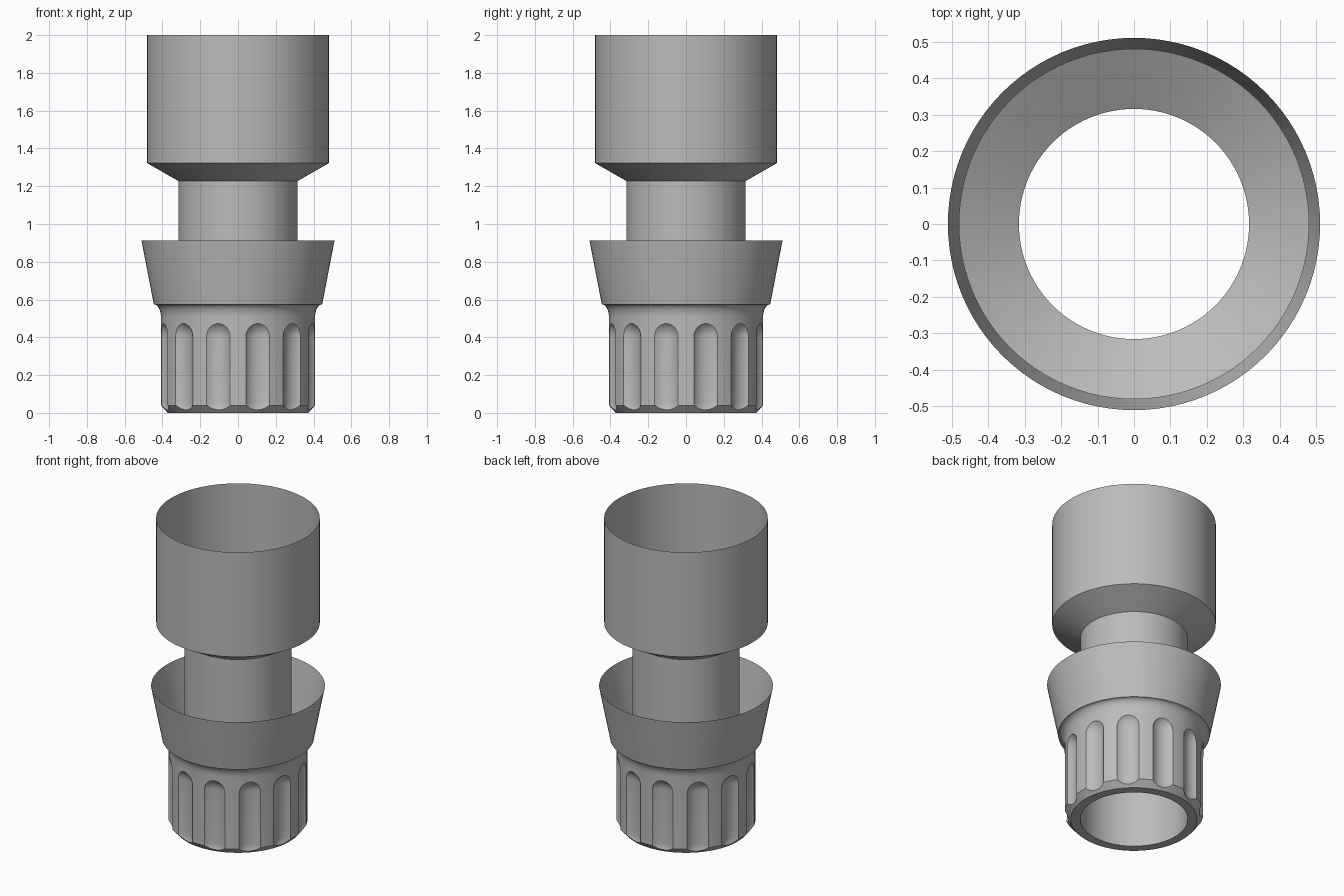
import bpy, bmesh, math
from mathutils import Matrix

cube = bpy.data.objects.get("Cube")
if cube:
    bpy.data.objects.remove(cube, do_unlink=True)

grey = bpy.data.materials.new("plain grey")
grey.use_nodes = True
colour = (0.5, 0.5, 0.5, 1)
grey.diffuse_color = colour
grey.node_tree.nodes["Principled BSDF"].inputs["Base Color"].default_value = colour

SIDES = 96


def lathe(name, profile, closed=False):
    """Spin a (radius, height) profile around z."""
    bm = bmesh.new()
    rings = []
    for r, z in profile:
        rings.append([bm.verts.new((r * math.cos(a), r * math.sin(a), z))
                      for a in (math.tau * i / SIDES for i in range(SIDES))])
    pairs = list(zip(rings, rings[1:]))
    if closed:
        pairs.append((rings[-1], rings[0]))
    for low, high in pairs:
        for i in range(SIDES):
            j = (i + 1) % SIDES
            bm.faces.new((low[i], low[j], high[j], high[i]))
    if closed:
        bmesh.ops.recalc_face_normals(bm, faces=bm.faces)
    return finish(name, bm)


def finish(name, bm):
    mesh = bpy.data.meshes.new(name)
    bm.to_mesh(mesh)
    bm.free()
    mesh.materials.append(grey)
    obj = bpy.data.objects.new(name, mesh)
    bpy.context.collection.objects.link(obj)
    return obj


def smooth(obj):
    bpy.ops.object.select_all(action="DESELECT")
    obj.select_set(True)
    bpy.context.view_layer.objects.active = obj
    bpy.ops.object.shade_smooth_by_angle(angle=math.radians(25))


# Open pipe widening into the upper socket
socket = lathe("pipe_and_socket", [(0.316, 0.57), (0.316, 1.228), (0.481, 1.322), (0.481, 2.0)])

# Flared thin collar
collar = lathe("flared_collar", [(0.446, 0.575), (0.511, 0.912)])

# Grip nut: chamfered foot, straight wall, concave fillet under the collar
fillet = [(0.446 - 0.038 * math.cos(t), 0.505 + 0.07 * math.sin(t))
          for t in (math.pi / 2 * i / 8 for i in range(9))]
nut = lathe("grip_nut", [(0.316, 0), (0.372, 0), (0.408, 0.04)] + fillet + [(0.316, 0.575)], True)

# Round-ended cutters for the twelve grip flutes
LOW, HIGH, CUT_R, CUT_D = 0.055, 0.403, 0.097, 0.475
bm = bmesh.new()
for k in range(12):
    capsule = bmesh.ops.create_uvsphere(bm, u_segments=48, v_segments=24, radius=CUT_R)["verts"]
    # Split the sphere at its equator and stretch it into a capsule
    ring = [v for v in capsule if abs(v.co.z) < 1e-5]
    edges = [e for e in {e for v in ring for e in v.link_edges}
             if all(abs(v.co.z) < 1e-5 for v in e.verts)]
    extra = bmesh.ops.split_edges(bm, edges=edges)
    faces = {f for v in capsule if v.is_valid for f in v.link_faces}
    verts = {v for f in faces for v in f.verts}
    upper = {v for f in faces if f.calc_center_median().z > 0 for v in f.verts}
    for v in verts:
        v.co.z += HIGH if v in upper else LOW
    open_edges = [e for e in {e for f in faces for e in f.edges} if e.is_boundary]
    bmesh.ops.bridge_loops(bm, edges=open_edges)
    turn = Matrix.Rotation(math.radians(15 + 30 * k), 4, "Z") @ Matrix.Translation((CUT_D, 0, 0))
    bmesh.ops.transform(bm, matrix=turn, verts=list(verts))
bmesh.ops.recalc_face_normals(bm, faces=bm.faces)
cutter = finish("flute_cutters", bm)
cutter.hide_render = True
cutter.hide_set(True)

cut = nut.modifiers.new("flutes", "BOOLEAN")
cut.operation = "DIFFERENCE"
cut.solver = "EXACT"
cut.object = cutter
bpy.ops.object.select_all(action="DESELECT")
nut.select_set(True)
bpy.context.view_layer.objects.active = nut
bpy.ops.object.modifier_apply(modifier=cut.name)
bpy.data.objects.remove(cutter, do_unlink=True)

for part in (socket, collar, nut):
    smooth(part)
